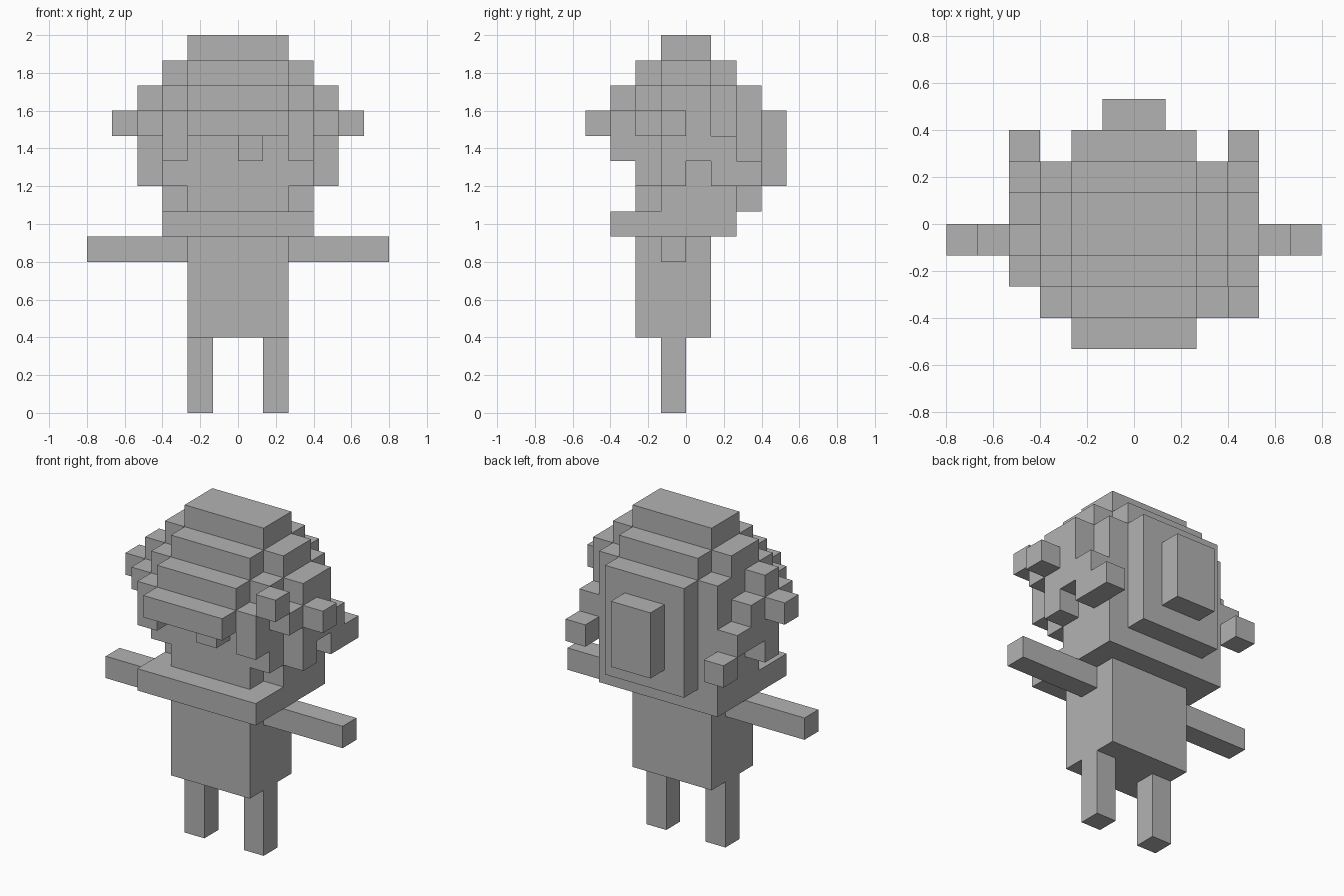
import bpy, bmesh
from mathutils import Vector

if "Cube" in bpy.data.objects:
    bpy.data.objects.remove(bpy.data.objects["Cube"])

U = 2 / 15  # edge of one block

grey = bpy.data.materials.new("plain_grey")
grey.diffuse_color = (0.45, 0.45, 0.45, 1)
grey.use_nodes = True
grey.node_tree.nodes["Principled BSDF"].inputs["Base Color"].default_value = grey.diffuse_color

parts = {}
owner = {}


def box(part, x, y, z, mirror=False):
    """Fill a range of block cells; each cell belongs to the first part using it."""
    ranges = [x] + ([(-x[1], -x[0])] if mirror else [])
    for a, b in ranges:
        for i in range(a, b):
            for j in range(*y):
                for k in range(*z):
                    if (i, j, k) not in owner:
                        owner[(i, j, k)] = part
                        parts.setdefault(part, []).append((i, j, k))


# legs, torso, arms
box("legs", (1, 2), (-1, 0), (0, 3), True)
box("torso", (-2, 2), (-2, 1), (3, 7))
box("arms", (2, 6), (-1, 0), (6, 7), True)

# collar slab, face and head core
box("collar", (-3, 3), (-3, 2), (7, 8))
box("head", (-3, 3), (-1, 2), (8, 12))
box("head", (-2, 2), (-2, -1), (8, 12))
box("nose", (0, 1), (-3, -2), (10, 11))

# stepped hair crown
box("hair_crown", (-2, 2), (-1, 1), (14, 15))
box("hair_crown", (-2, 2), (-2, 2), (13, 14))
box("hair_crown", (-3, 3), (-1, 1), (13, 14))
box("hair_crown", (-3, 3), (-2, 2), (12, 13))
box("hair_crown", (-2, 2), (-3, -2), (11, 13))
box("hair_fringe", (-2, 2), (-4, -3), (11, 12))

# hair at the temples and sides
box("hair_locks", (2, 3), (-2, -1), (9, 12), True)
box("hair_locks", (2, 3), (-3, -2), (10, 12), True)
box("side_hair", (3, 4), (-2, 1), (11, 12), True)
box("side_hair", (3, 4), (-1, 0), (9, 13), True)
box("side_hair", (3, 4), (-1, 2), (10, 11), True)
box("side_hair", (4, 5), (-1, 0), (11, 12), True)
box("side_hair", (3, 4), (2, 3), (9, 10), True)

# uneven tufts on the right
box("side_hair", (3, 4), (0, 1), (12, 13))
box("side_hair", (3, 4), (-3, -2), (12, 13))
box("side_hair", (3, 4), (1, 2), (9, 10))

# raised panels at the back of the head
box("back_hair", (-2, 2), (2, 3), (8, 13))
box("back_bun", (-1, 1), (3, 4), (9, 12))

# outer skin of each part, coplanar faces merged
for name, cells in parts.items():
    bm = bmesh.new()
    for c in cells:
        for axis in range(3):
            for s in (-1, 1):
                n = list(c)
                n[axis] += s
                if tuple(n) in owner:
                    continue
                b, d = (axis + 1) % 3, (axis + 2) % 3
                quad = []
                for p, q in ((0, 0), (1, 0), (1, 1), (0, 1)):
                    v = list(c)
                    v[axis] += (s + 1) // 2
                    v[b] += p
                    v[d] += q
                    quad.append(bm.verts.new(Vector(v) * U))
                bm.faces.new(quad if s > 0 else quad[::-1])
    bmesh.ops.remove_doubles(bm, verts=bm.verts[:], dist=0.001)
    bmesh.ops.dissolve_limit(bm, angle_limit=0.01, verts=bm.verts[:], edges=bm.edges[:])
    mesh = bpy.data.meshes.new(name)
    bm.to_mesh(mesh)
    bm.free()
    mesh.materials.append(grey)
    bpy.context.collection.objects.link(bpy.data.objects.new(name, mesh))
